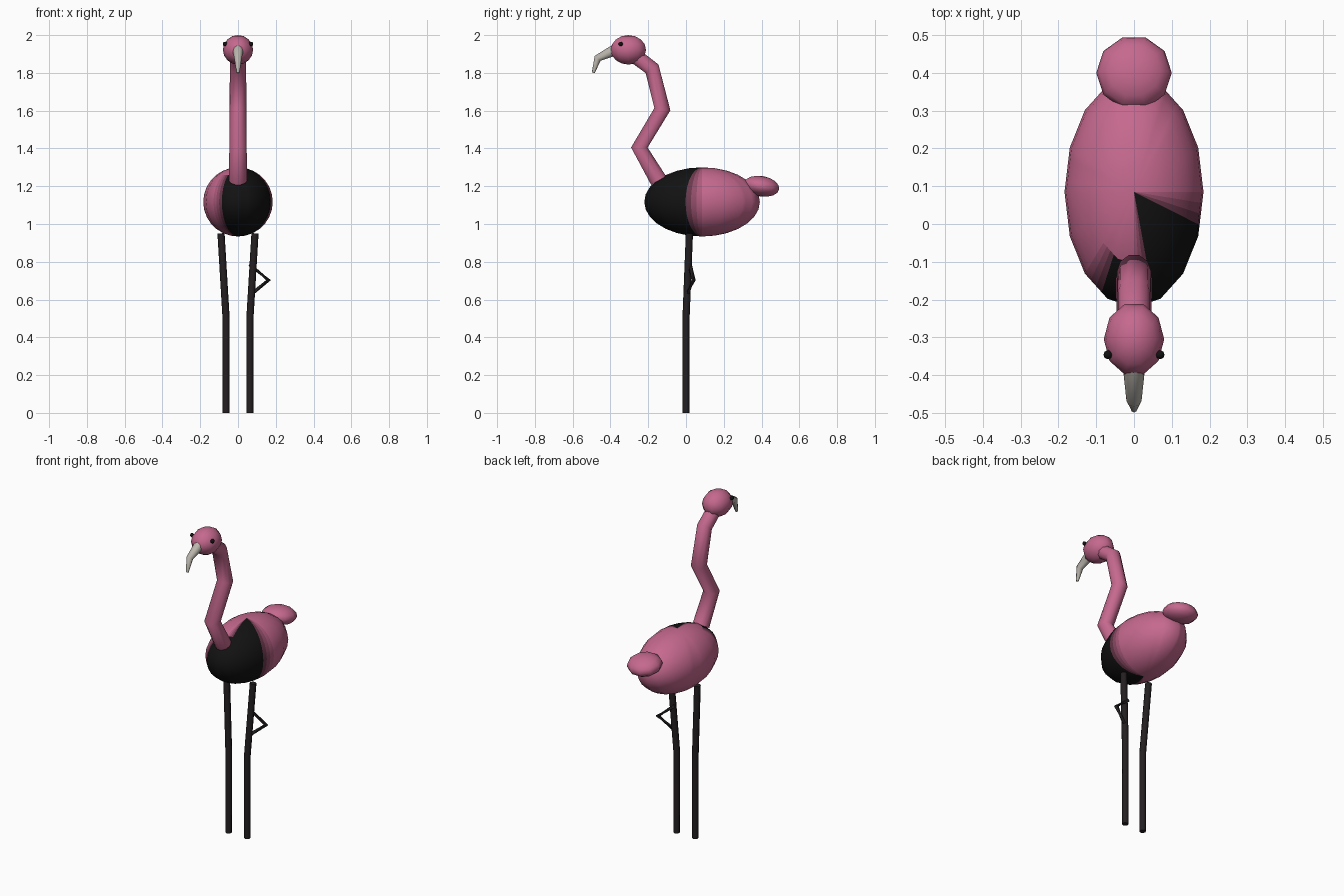
import bpy, bmesh, math
from mathutils import Vector, Matrix

if "Cube" in bpy.data.objects:
    bpy.data.objects.remove(bpy.data.objects["Cube"])


def material(name, rgb):
    m = bpy.data.materials.new(name)
    m.diffuse_color = (*rgb, 1)
    m.use_nodes = True
    m.node_tree.nodes["Principled BSDF"].inputs["Base Color"].default_value = m.diffuse_color
    return m


PINK_RGB, BLACK_RGB = (0.56, 0.14, 0.27), (0.006, 0.006, 0.006)
pink = material("pink", PINK_RGB)
black = material("black", BLACK_RGB)
leg_mat = material("leg_dark", (0.018, 0.014, 0.016))
beak_mat = material("beak_grey", (0.50, 0.47, 0.42))


def finish(bm, name, mats, angle=65):
    mesh = bpy.data.meshes.new(name)
    bmesh.ops.recalc_face_normals(bm, faces=bm.faces[:])
    bm.to_mesh(mesh)
    bm.free()
    ob = bpy.data.objects.new(name, mesh)
    bpy.context.collection.objects.link(ob)
    for m in mats:
        mesh.materials.append(m)
    bpy.ops.object.select_all(action='DESELECT')
    ob.select_set(True)
    bpy.context.view_layer.objects.active = ob
    bpy.ops.object.shade_smooth_by_angle(angle=math.radians(angle))
    return ob


def ellipsoid(name, centre, radii, mat, segs=10, rings=8, tilt=0):
    bm = bmesh.new()
    bmesh.ops.create_uvsphere(bm, u_segments=segs, v_segments=rings, radius=1)
    # turn so that a vertex column points along y
    bm.transform(Matrix.Translation(centre) @ Matrix.Rotation(math.radians(tilt), 4, 'X')
                 @ Matrix.Diagonal((*radii, 1)) @ Matrix.Rotation(math.pi / 2, 4, 'Z'))
    return finish(bm, name, [mat])


def tube(name, points, radii, mat, sides=8):
    pts = [Vector(p) for p in points]
    bm = bmesh.new()
    rings = []
    for i, p in enumerate(pts):
        t = Vector()
        if i > 0:
            t += (p - pts[i - 1]).normalized()
        if i < len(pts) - 1:
            t += (pts[i + 1] - p).normalized()
        t.normalize()
        ref = Vector((1, 0, 0)) if abs(t.x) < 0.5 else Vector((0, 1, 0))
        u = (ref - t * ref.dot(t)).normalized()
        v = t.cross(u)
        ring = []
        for k in range(sides):
            a = 2 * math.pi * k / sides
            ring.append(bm.verts.new(p + radii[i] * (u * math.cos(a) + v * math.sin(a))))
        rings.append(ring)
    for a, b in zip(rings, rings[1:]):
        for k in range(sides):
            j = (k + 1) % sides
            bm.faces.new((a[k], a[j], b[j], b[k]))
    bm.faces.new(rings[0][::-1])
    bm.faces.new(rings[-1])
    return finish(bm, name, [mat])


# Body: ellipsoid with a black patch on the front right that fades into pink
STEP = 22.5
clamp = lambda x: min(1, max(0, x))
body_mats = [pink]
for i in (1, 2, 3):
    f = i / 4
    body_mats.append(material(f"fade_{i}", [p * (1 - f) + b * f for p, b in zip(PINK_RGB, BLACK_RGB)]))
body_mats.append(black)
bm = bmesh.new()
bmesh.ops.create_uvsphere(bm, u_segments=16, v_segments=14, radius=1)
for start in (-STEP, -4 * STEP, -6 * STEP):
    for i in (1, 2, 3):
        a = math.radians(start + STEP * i / 4)
        bmesh.ops.bisect_plane(bm, geom=bm.verts[:] + bm.edges[:] + bm.faces[:], dist=1e-5,
                               plane_co=(0, 0, 0), plane_no=(-math.sin(a), math.cos(a), 0))
for f in bm.faces:
    c = f.calc_center_median()
    a = math.degrees(math.atan2(c.y, c.x))
    left_limit = -4 * STEP if c.z > 0.75 else -6 * STEP
    w = clamp(-a / STEP) * clamp((a - left_limit) / STEP)
    f.material_index = min(4, math.ceil(w * 4 - 0.01))
bm.transform(Matrix.Translation((0, 0.085, 1.117)) @ Matrix.Diagonal((0.184, 0.306, 0.183, 1)))
finish(bm, "body", body_mats)

# Tail, head and eyes
ellipsoid("tail", (0, 0.4, 1.2), (0.1, 0.1, 0.054), pink, tilt=-10)
ellipsoid("head", (0, -0.305, 1.922), (0.08, 0.098, 0.078), pink)
for side, x in (("left", -1), ("right", 1)):
    ellipsoid(f"{side}_eye", (x * 0.069, -0.346, 1.953), (0.012, 0.012, 0.012), black, 8, 6)

# S-shaped neck
tube("neck", [(0, -0.145, 1.23), (0, -0.247, 1.405), (0, -0.125, 1.608),
              (0, -0.18, 1.822), (0, -0.27, 1.89)], [0.048, 0.046, 0.045, 0.043, 0.042], pink, 10)

# Hooked beak
tube("beak", [(0, -0.375, 1.922), (0, -0.468, 1.877), (0, -0.491, 1.80)],
     [0.03, 0.02, 0.008], beak_mat)

# Legs
for side, x in (("left", -1), ("right", 1)):
    tube(f"{side}_leg", [(x * 0.09, 0.018, 0.95), (x * 0.063, 0, 0.5), (x * 0.063, 0, 0)],
         [0.019, 0.019, 0.018], leg_mat)

# Small folded limb on the right leg
tube("folded_limb", [(0.062, 0.02, 0.785), (0.162, 0.04, 0.703), (0.078, 0.01, 0.635)],
     [0.011, 0.013, 0.011], leg_mat, 6)
